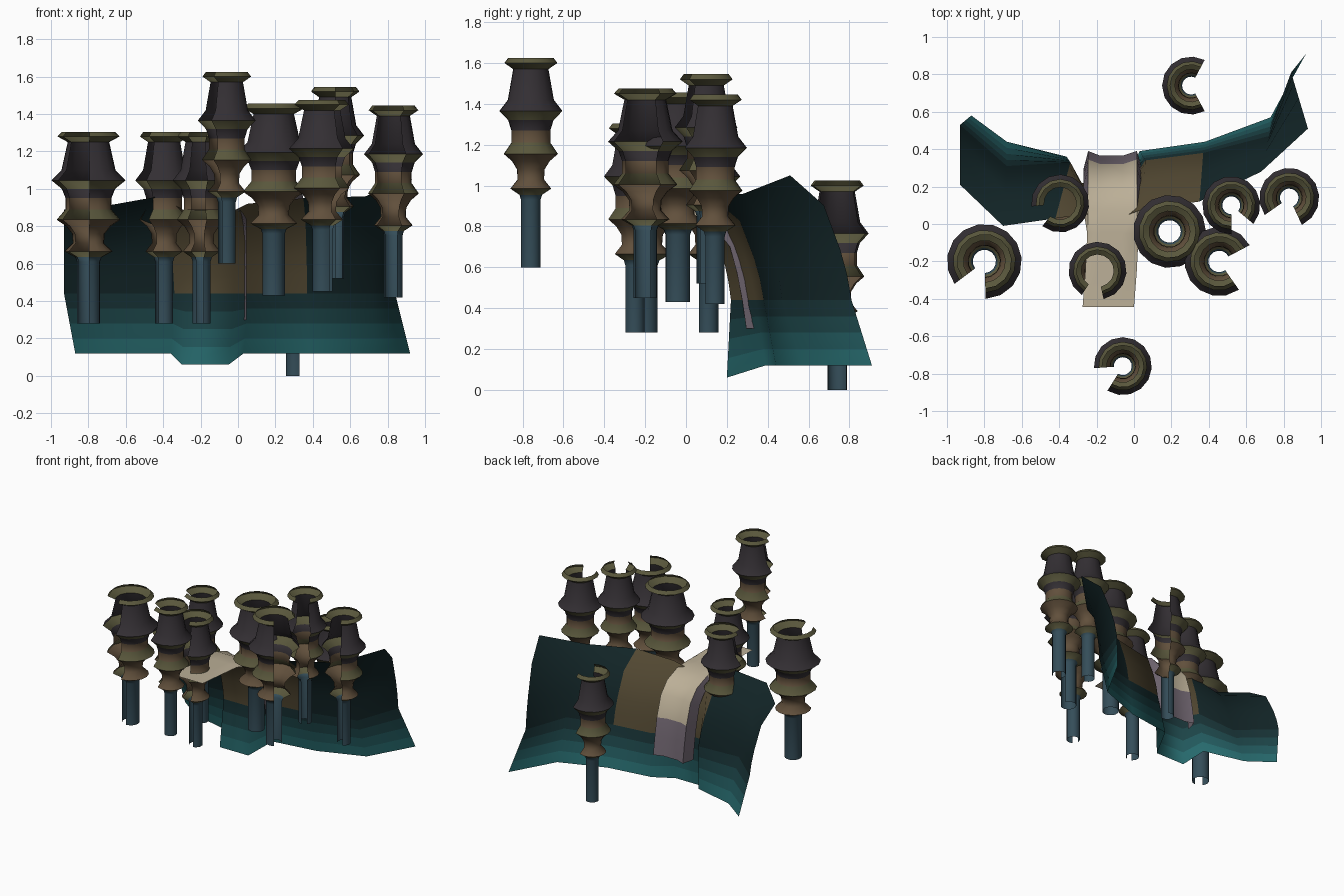
import bpy, math
from mathutils import Vector

if "Cube" in bpy.data.objects:
    bpy.data.objects.remove(bpy.data.objects["Cube"])


def mat(name, rgb):
    m = bpy.data.materials.new(name)
    m.diffuse_color = (*rgb, 1)
    m.use_nodes = True
    m.node_tree.nodes["Principled BSDF"].inputs["Base Color"].default_value = m.diffuse_color
    return m


TRUNK = mat("trunk_blue", (0.035, 0.075, 0.10))
BROWN = mat("bark_brown", (0.12, 0.08, 0.045))
OLIVE = mat("olive", (0.10, 0.095, 0.045))
DARK = mat("dark_leaf", (0.033, 0.028, 0.033))
TEALS = [mat(f"teal_{i}", c) for i, c in enumerate(
    [(0.02, 0.145, 0.155), (0.016, 0.10, 0.11), (0.012, 0.06, 0.066),
     (0.009, 0.033, 0.037), (0.006, 0.018, 0.02)])]
EARTH = mat("earth", (0.085, 0.065, 0.032))
SAND = mat("sand", (0.50, 0.43, 0.31))
MAUVE = mat("mauve", (0.16, 0.13, 0.16))


def grid_object(name, rows, mats, pick, closed=False, angle=60):
    """Open sheet from equal-length rows of points; pick(i, j) gives the material."""
    n = len(rows[0])
    verts = [p for r in rows for p in r]
    faces, idx = [], []
    for i in range(len(rows) - 1):
        for j in range(n if closed else n - 1):
            k = (j + 1) % n
            faces.append((i * n + j, i * n + k, (i + 1) * n + k, (i + 1) * n + j))
            idx.append(mats.index(pick(i, j)))
    me = bpy.data.meshes.new(name)
    me.from_pydata(verts, [], faces)
    for m in mats:
        me.materials.append(m)
    me.polygons.foreach_set("material_index", idx)
    ob = bpy.data.objects.new(name, me)
    bpy.context.collection.objects.link(ob)
    bpy.ops.object.select_all(action='DESELECT')
    ob.select_set(True)
    bpy.context.view_layer.objects.active = ob
    bpy.ops.object.shade_smooth_by_angle(angle=math.radians(angle))
    return ob


# Tiered trees: hollow lathed shells, most with a wedge left open
PROFILE = [(0.31, 0), (0.31, 0.33), (0.36, 0.355), (0.65, 0.385), (0.42, 0.43), (0.44, 0.48),
           (0.60, 0.52), (0.86, 0.555), (0.62, 0.61), (0.62, 0.67), (0.72, 0.72), (1.0, 0.765),
           (0.73, 0.82), (0.56, 0.97), (0.84, 1.0), (0.72, 1.025)]
TREE_MATS = [TRUNK, BROWN, OLIVE, DARK]
ROW_MATS = [TRUNK, TRUNK, OLIVE, BROWN, BROWN, BROWN, BROWN, OLIVE, BROWN, DARK,
            OLIVE, DARK, DARK, OLIVE, OLIVE]


def tree(i, x, y, z, r, gap=None):
    if gap:
        a0, a1 = gap[1], gap[0] + 360
        n = round((a1 - a0) / 24)
        angles = [a0 + (a1 - a0) * k / n for k in range(n + 1)]
    else:
        angles = [k * 24 for k in range(15)]
    rows = [[(x + r * p * math.cos(math.radians(a)), y + r * p * math.sin(math.radians(a)), z + h)
             for a in angles] for p, h in PROFILE]
    grid_object(f"tree_{i}", rows, TREE_MATS, lambda a, b: ROW_MATS[a], gap is None, 50)


TREES = [(-0.80, -0.20, 0.28, 0.20, (217, 272)),
         (-0.395, 0.11, 0.28, 0.155, (186, 232)),
         (-0.195, -0.25, 0.28, 0.155, (237, 282)),
         (-0.06, -0.76, 0.60, 0.155, (184, 238)),
         (0.19, -0.04, 0.43, 0.195, None),
         (0.455, -0.20, 0.45, 0.185, (-55, 28)),
         (0.52, 0.10, 0.52, 0.155, (-90, -40)),
         (0.83, 0.14, 0.42, 0.16, (215, 295)),
         (0.305, 0.74, 0.0, 0.155, (-62, 62))]
for i, t in enumerate(TREES):
    tree(i + 1, *t)

# Cliff sheet: columns of bottom, middle and top points
COLUMNS = [((-0.87, 0.58, 0.12), (-0.93, 0.53, 0.44), (-0.93, 0.21, 0.89)),
           ((-0.68, 0.44, 0.12), (-0.68, 0.31, 0.44), (-0.70, -0.01, 0.91)),
           ((-0.36, 0.36, 0.12), (-0.34, 0.33, 0.44), (-0.42, 0.03, 0.96)),
           ((-0.30, 0.20, 0.06), (-0.28, 0.22, 0.44), (-0.28, 0.05, 0.88)),
           ((-0.05, 0.20, 0.06), (-0.02, 0.22, 0.44), (-0.03, 0.05, 0.88)),
           ((0.03, 0.39, 0.12), (0.06, 0.34, 0.44), (0.05, 0.08, 0.92)),
           ((0.38, 0.44, 0.12), (0.37, 0.38, 0.44), (0.35, 0.12, 0.95)),
           ((0.73, 0.57, 0.12), (0.72, 0.47, 0.44), (0.68, 0.28, 0.96)),
           ((0.92, 0.91, 0.12), (0.84, 0.81, 0.44), (0.93, 0.51, 1.05))]


def cliff_column(b, m, t):
    b, m, t = map(Vector, (b, m, t))
    out = [b.lerp(m, k / 4) for k in range(5)]
    for xy, zz in ((0.07, 0.2), (0.18, 0.4), (0.45, 0.76), (1, 1)):
        p = m.lerp(t, xy)
        p.z = m.z + (t.z - m.z) * zz
        out.append(p)
    return out


cliff_rows = [list(r) for r in zip(*[cliff_column(*c) for c in COLUMNS])]


def cliff_mat(i, j):
    return EARTH if 2 <= j <= 5 and i > 3 else TEALS[min(i, 4)]


grid_object("cliff", cliff_rows, TEALS + [EARTH], cliff_mat, angle=70)

# Waterfall ribbon: flat lip in front, curling down behind, with turned-in sides
PATH = [(-0.445, 0.89, 0, 0, -0.025), (-0.25, 0.885, 0, 0, -0.01), (-0.05, 0.885, 0, 0.01, 0),
        (0.08, 0.88, -0.01, 0.04, 0), (0.19, 0.83, -0.03, 0.06, 0), (0.27, 0.74, -0.055, 0.04, 0),
        (0.32, 0.58, -0.07, 0.01, 0), (0.345, 0.44, -0.07, 0, 0), (0.365, 0.30, -0.07, 0, 0)]
fall_rows = []
for y, z, dy, dz, dx in PATH:
    side = 0.02 if dy else 0
    lip = 0.025 if y > 0.15 else 0
    fall_rows.append([(-0.25 + dx - side, y + dy, z - dz), (-0.245 + dx, y + lip, z),
                      (-0.18 + dx, y, z), (-0.06 + dx, y, z),
                      (0.015 + dx, y + lip, z), (0.025 + dx + side, y + dy, z - dz)])
grid_object("waterfall", fall_rows, [SAND, MAUVE],
            lambda i, j: MAUVE if i >= 6 or j in (0, 4) and i > 2 else SAND, angle=50)
